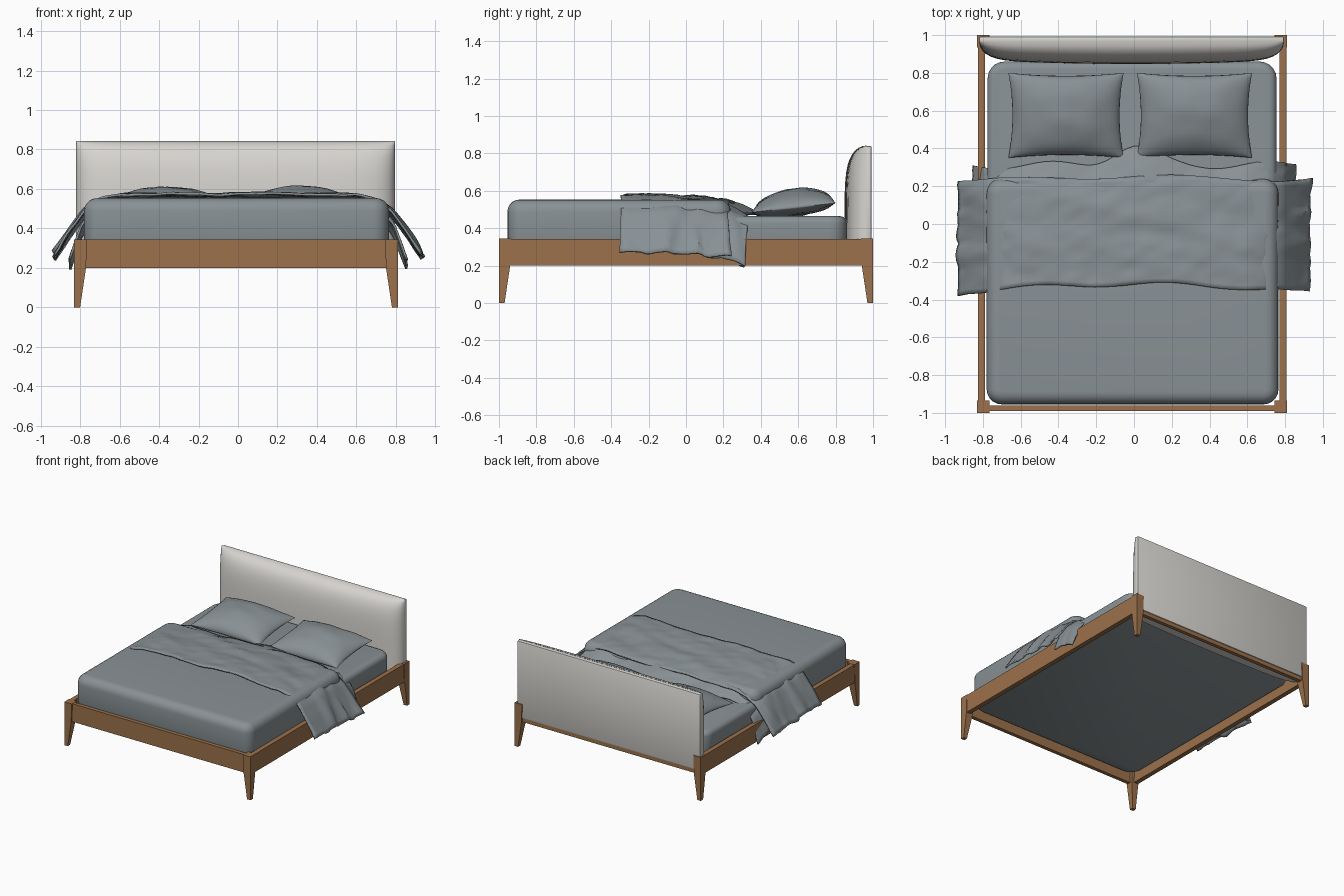
import bpy, bmesh, math
from mathutils import Vector, noise

if "Cube" in bpy.data.objects:
    bpy.data.objects.remove(bpy.data.objects["Cube"])

CX = -0.01  # centre line of the bed frame


def material(name, rgb):
    m = bpy.data.materials.new(name)
    m.use_nodes = True
    m.diffuse_color = (*rgb, 1)
    m.node_tree.nodes["Principled BSDF"].inputs["Base Color"].default_value = (*rgb, 1)
    return m


WOOD = material("warm wood", (0.33, 0.165, 0.07))
FABRIC = material("pale upholstery", (0.68, 0.66, 0.63))
LINEN = material("grey linen", (0.25, 0.285, 0.30))


def finish(name, bm, mat, smooth=0):
    bmesh.ops.recalc_face_normals(bm, faces=bm.faces)
    mesh = bpy.data.meshes.new(name)
    bm.to_mesh(mesh)
    bm.free()
    mesh.materials.append(mat)
    ob = bpy.data.objects.new(name, mesh)
    bpy.context.collection.objects.link(ob)
    if smooth:
        bpy.ops.object.select_all(action="DESELECT")
        ob.select_set(True)
        bpy.context.view_layer.objects.active = ob
        bpy.ops.object.shade_smooth_by_angle(angle=math.radians(smooth))
    return ob


def box_bm(lo, hi):
    bm = bmesh.new()
    bmesh.ops.create_cube(bm, size=1)
    for v in bm.verts:
        v.co = Vector([a + (b - a) * (c + 0.5) for a, b, c in zip(lo, hi, v.co)])
    return bm


def grid_faces(bm, rows):
    for a, b in zip(rows, rows[1:]):
        for i in range(len(a) - 1):
            bm.faces.new((a[i], a[i + 1], b[i + 1], b[i]))


def lerp_path(pts, t):
    # point at fraction t of a polyline's length
    pts = [Vector(p) for p in pts]
    left = t * sum((b - a).length for a, b in zip(pts, pts[1:]))
    for a, b in zip(pts, pts[1:]):
        d = (b - a).length
        if left <= d:
            return a.lerp(b, left / d)
        left -= d
    return pts[-1]


# Legs: square post above, tapering to the outer corner below
def leg(name, sx, sy):
    bm = bmesh.new()
    rings = []
    for z, w in ((0, 0.03), (0.2, 0.06), (0.345, 0.065)):
        ring = [(0, 0), (w, 0), (w, w), (0, w)]
        rings.append([bm.verts.new((CX + sx * (0.82 - a), sy * (1 - b), z)) for a, b in ring])
    for a, b in zip(rings, rings[1:]):
        for i in range(4):
            j = (i + 1) % 4
            bm.faces.new((a[i], a[j], b[j], b[i]))
    bm.faces.new(rings[0])
    bm.faces.new(rings[-1])
    finish(name, bm, WOOD)


for sx, side in ((1, "left"), (-1, "right")):
    for sy, end in ((-1, "front"), (1, "back")):
        leg(f"{end}_{side}_leg", sx, sy)
    xs = sorted((CX + sx * 0.78, CX + sx * 0.817))
    finish(f"{side}_rail", box_bm((xs[0], -0.96, 0.2), (xs[1], 0.96, 0.343)), WOOD)
for y0, y1, end in ((-0.99, -0.96, "front"), (0.955, 0.985, "back")):
    finish(f"{end}_rail", box_bm((CX - 0.78, y0, 0.2), (CX + 0.78, y1, 0.343)), WOOD)


# Headboard: flat back panel with a padded front
bm = box_bm((-0.82, 0.955, 0.23), (0.795, 0.993, 0.84))
bmesh.ops.bevel(bm, geom=bm.edges[:], offset=0.01, segments=2, affect="EDGES", profile=0.5)
finish("headboard_panel", bm, FABRIC, 40)

bm = bmesh.new()
rows = []
for j in range(17):
    t = math.sin(math.pi / 2 * j / 16)
    row = []
    for i in range(33):
        u = math.sin(math.pi / 2 * (i / 16 - 1))
        puff = math.sqrt(max(0, 1 - abs(u) ** 12)) * math.sqrt(max(0, 1 - t ** 7))
        y = 0.965 - (0.118 - 0.02 * u * u) * puff
        row.append(bm.verts.new((-0.0125 + 0.8075 * u, y, 0.23 + 0.612 * t)))
    rows.append(row)
grid_faces(bm, rows)
bm.faces.new([r for r in rows[0]])
finish("headboard_padding", bm, FABRIC, 50)


# Mattress and duvet: boxes with rounded corners and soft tops
def soft_box(name, lo, hi, corner, edge):
    bm = box_bm(lo, hi)
    upright = [e for e in bm.edges if abs(e.verts[0].co.z - e.verts[1].co.z) > 0.01]
    bmesh.ops.bevel(bm, geom=upright, offset=corner, segments=5, affect="EDGES", profile=0.5)
    rim = [e for e in bm.edges if min(v.co.z for v in e.verts) > hi[2] - 0.001]
    bmesh.ops.bevel(bm, geom=rim, offset=edge, segments=5, affect="EDGES", profile=0.5)
    base = [e for e in bm.edges if max(v.co.z for v in e.verts) < lo[2] + 0.001]
    bmesh.ops.bevel(bm, geom=base, offset=0.02, segments=2, affect="EDGES", profile=0.5)
    finish(name, bm, LINEN, 50)


soft_box("mattress", (-0.775, -0.94, 0.25), (0.755, 0.86, 0.465), 0.09, 0.04)
soft_box("duvet", (-0.78, -0.955, 0.27), (0.765, 0.24, 0.553), 0.08, 0.065)


# Draped cloth: a cross-section swept along y, with creases
def drape(name, prof, front, back, sag, crease, seed):
    bm = bmesh.new()
    nx, ny = 72, 24
    rows = []
    for j in range(ny + 1):
        t = j / ny
        row = []
        for i in range(nx + 1):
            s = 2 * i / nx - 1
            x, z = lerp_path(prof, abs(s))
            x = math.copysign(x, s)
            y = front(x) + (back(x) - front(x)) * t
            n = noise.noise(Vector((x * 3 + seed, y * 9 + x * 2, seed)))
            n += 0.5 * noise.noise(Vector((x * 8, y * 16 - x * 5, seed + 5)))
            hang = max(0, abs(x) - 0.72) / 0.2
            n *= crease * (1 + hang)
            row.append(bm.verts.new((x + math.copysign(hang * n, s), y + hang * n,
                                     z + sag(t) + n)))
        rows.append(row)
    grid_faces(bm, rows)
    ob = finish(name, bm, LINEN, 35)
    mod = ob.modifiers.new("thickness", "SOLIDIFY")
    mod.thickness = 0.012
    mod.offset = 0


drape("folded_throw",
      [(0, 0.575), (0.6, 0.57), (0.7, 0.55), (0.78, 0.49), (0.85, 0.39), (0.925, 0.27)],
      lambda x: -0.32 - 0.055 * x * x + 0.012 * math.sin(9 * x),
      lambda x: 0.25 - 0.03 * x * x + 0.01 * math.sin(7 * x),
      lambda t: -0.035 * t ** 3, 0.014, 2.0)
drape("turned_down_sheet",
      [(0, 0.54), (0.6, 0.535), (0.72, 0.5), (0.79, 0.42), (0.82, 0.34), (0.85, 0.25)],
      lambda x: 0.12,
      lambda x: 0.31 + 0.1 * math.exp(-40 * x * x) + 0.02 * math.sin(11 * x),
      lambda t: 0.0 if t < 0.4 else -0.1 * (t - 0.4), 0.012, 7.0)


# Pillows: puffed tops and shallow undersides meeting at a pinched seam
def pillow(name, cx, seed):
    bm = bmesh.new()
    n = 20
    for up in (0.1, -0.045):
        rows = []
        for j in range(n + 1):
            v = math.sin(math.pi / 2 * (2 * j / n - 1))
            row = []
            for i in range(n + 1):
                u = math.sin(math.pi / 2 * (2 * i / n - 1))
                h = max(0, (1 - u * u)) ** 0.6 * max(0, (1 - v * v)) ** 0.45
                x = cx + 0.305 * u * (1 - 0.07 * (1 - v * v))
                y = 0.575 + 0.225 * v * (1 - 0.07 * (1 - u * u))
                crease = 0.012 * h * noise.noise(Vector((x * 9, y * 9, seed)))
                row.append(bm.verts.new((x, y, 0.51 + 0.025 * v + up * h + crease)))
            rows.append(row)
        grid_faces(bm, rows)
    bmesh.ops.remove_doubles(bm, verts=bm.verts, dist=0.0005)
    finish(name, bm, LINEN, 60)


pillow("right_pillow", -0.36, 1.0)
pillow("left_pillow", 0.32, 4.0)
